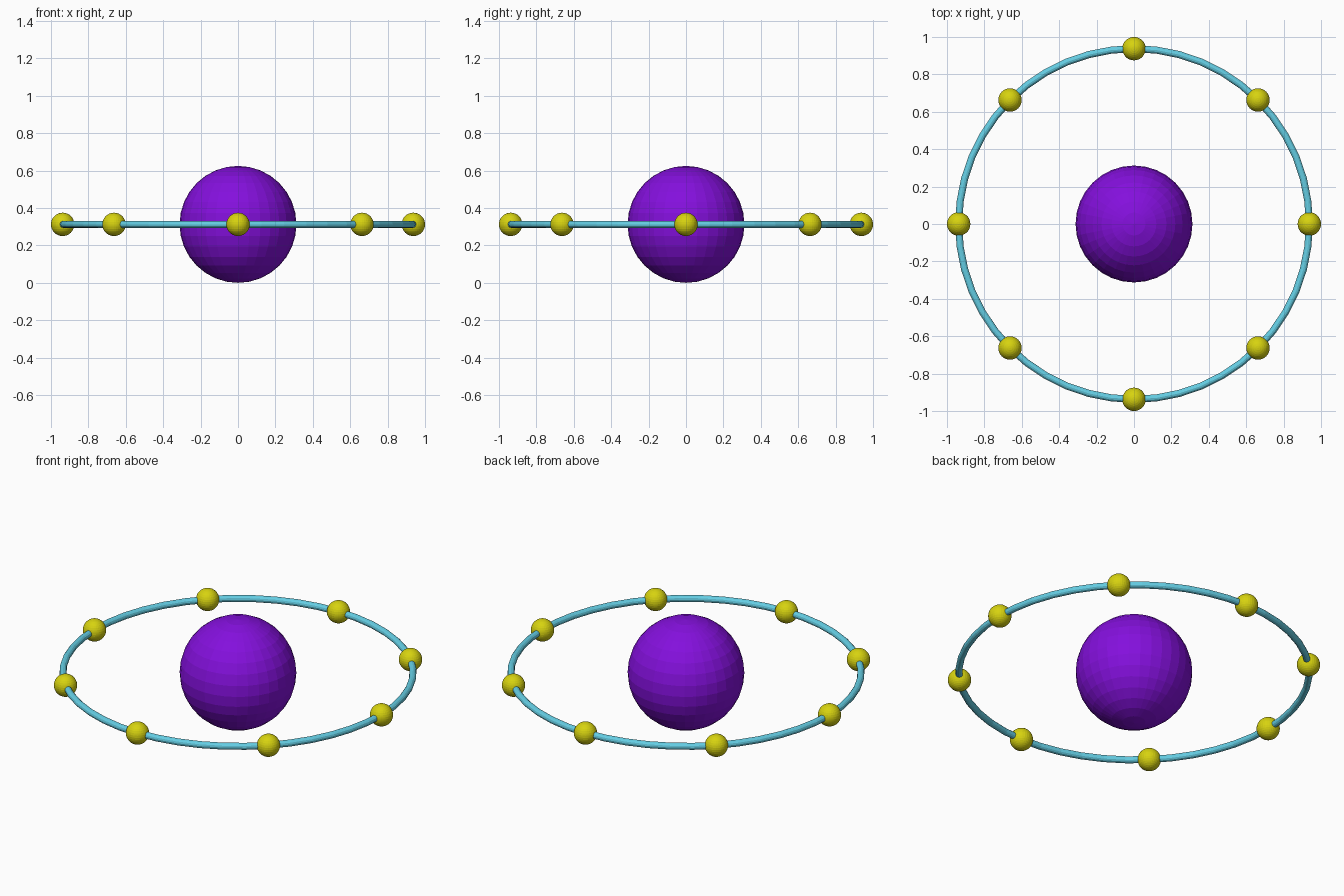
import bpy
from math import cos, sin, pi

if "Cube" in bpy.data.objects:
    bpy.data.objects.remove(bpy.data.objects["Cube"])

CORE_R = 0.3125      # also the height of the orbit plane
RING_R = 0.9375
TUBE_R = 0.01875
BEAD_R = 0.0625


def material(name, rgb):
    m = bpy.data.materials.new(name)
    m.diffuse_color = (*rgb, 1)
    m.use_nodes = True
    m.node_tree.nodes["Principled BSDF"].inputs["Base Color"].default_value = m.diffuse_color
    return m


def finish(name, mat):
    ob = bpy.context.object
    ob.name = name
    ob.data.materials.append(mat)
    return ob


purple = material("purple", (0.23, 0.005, 0.72))
cyan = material("cyan", (0.13, 0.62, 0.78))
yellow = material("yellow", (0.68, 0.65, 0.005))

# Central sphere
bpy.ops.mesh.primitive_uv_sphere_add(segments=32, ring_count=16, radius=CORE_R,
                                     location=(0, 0, CORE_R))
finish("core", purple)

# Thin orbit ring
bpy.ops.mesh.primitive_torus_add(major_radius=RING_R, minor_radius=TUBE_R,
                                 major_segments=48, minor_segments=12,
                                 location=(0, 0, CORE_R))
finish("orbit_ring", cyan)

# Eight beads evenly spaced along the ring
for i in range(8):
    a = i * pi / 4
    bpy.ops.mesh.primitive_uv_sphere_add(
        segments=32, ring_count=16, radius=BEAD_R,
        location=(RING_R * cos(a), RING_R * sin(a), CORE_R))
    finish(f"bead_{i + 1}", yellow)
